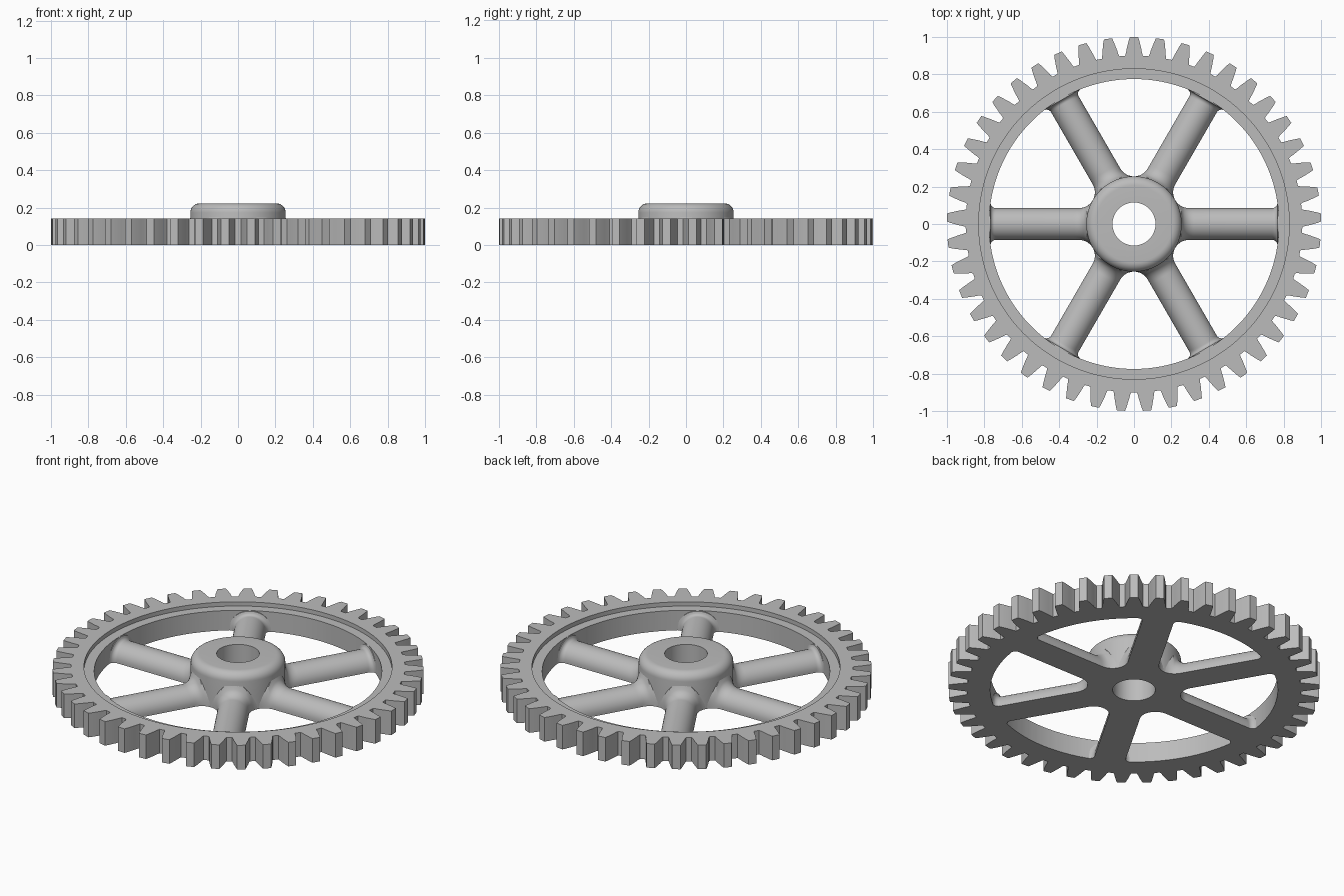
import bpy, bmesh
from math import sin, cos, pi, sqrt, radians

cube = bpy.data.objects.get("Cube")
if cube:
    bpy.data.objects.remove(cube, do_unlink=True)

# One plain grey for the whole casting
grey = bpy.data.materials.new("plain grey")
grey.use_nodes = True
colour = (0.5, 0.5, 0.5, 1)
grey.diffuse_color = colour
next(n for n in grey.node_tree.nodes
     if n.type == 'BSDF_PRINCIPLED').inputs["Base Color"].default_value = colour


def loft(name, loops, wrap=False):
    """Skin closed loops in order; wrap joins last to first, else the ends are capped."""
    bm = bmesh.new()
    rows = [[bm.verts.new(p) for p in loop] for loop in loops]
    n = len(rows[0])
    pairs = list(zip(rows, rows[1:] + rows[:1])) if wrap else list(zip(rows, rows[1:]))
    for a, b in pairs:
        for i in range(n):
            j = (i + 1) % n
            bm.faces.new((a[i], a[j], b[j], b[i]))
    if not wrap:
        bm.faces.new(rows[0])
        bm.faces.new(rows[-1])
    bmesh.ops.recalc_face_normals(bm, faces=bm.faces)
    mesh = bpy.data.meshes.new(name)
    bm.to_mesh(mesh)
    bm.free()
    mesh.materials.append(grey)
    obj = bpy.data.objects.new(name, mesh)
    bpy.context.collection.objects.link(obj)
    bpy.ops.object.select_all(action='DESELECT')
    obj.select_set(True)
    bpy.context.view_layer.objects.active = obj
    bpy.ops.object.shade_smooth_by_angle(angle=radians(30))
    return obj


def ring(polar, z):
    return [(r * cos(a), r * sin(a), z) for a, r in polar]


# Toothed rim with a shallow recessed inner ledge
TEETH, RIM_TOP, LEDGE = 45, 0.143, 0.118
flank = [(0.053, 0.9), (0.047, 0.915), (0.042, 0.936), (0.0355, 0.957), (0.029, 0.98), (0.022, 1.0)]
tooth = [(-a, r) for a, r in flank] + [(a, r) for a, r in reversed(flank)]
outline = [(pi / 2 + k * 2 * pi / TEETH + a, r) for k in range(TEETH) for a, r in tooth]


def rim_circle(radius):
    return [(a, radius) for a, r in outline]


loft("toothed_rim", [ring(outline, 0), ring(outline, RIM_TOP),
                     ring(rim_circle(0.83), RIM_TOP), ring(rim_circle(0.83), LEDGE),
                     ring(rim_circle(0.775), LEDGE), ring(rim_circle(0.775), 0)], wrap=True)

# Hub with a rounded shoulder and an open bore
BORE, HUB, HUB_TOP, ROUND = 0.115, 0.255, 0.223, 0.05
profile = [(BORE, 0), (HUB, 0)]
profile += [(HUB - ROUND + ROUND * cos(t * pi / 16), HUB_TOP - ROUND + ROUND * sin(t * pi / 16))
            for t in range(9)]
profile.append((BORE, HUB_TOP))
turns = [k * 2 * pi / 96 for k in range(96)]
loft("hub", [ring([(a, r) for a in turns], z) for r, z in profile], wrap=True)


# Spokes: flat below, arched above, with fillets into hub and rim
WIDTH, HEIGHT, SIDE = 0.085, 0.095, 0.012


def fillet(distance, radius):
    """Rise of a quarter-round at a distance from the wall it meets."""
    d = min(max(distance, 0), radius)
    return radius - sqrt(max(radius ** 2 - (radius - d) ** 2, 0))


def section(x):
    to_hub, to_rim = x - 0.209, 0.768 - x
    w = WIDTH + min(fillet(to_hub, 0.085), x * 0.577 - WIDTH if x < 0.225 else 1) + fillet(to_rim, 0.03)
    h = HEIGHT + fillet(x - 0.25, 0.07) + fillet(to_rim, 0.022)
    arch = [(x, w * cos(t * pi / 24), SIDE + (h - SIDE) * sin(t * pi / 24)) for t in range(25)]
    return [(x, w, 0)] + arch + [(x, -w, 0)]


stations = [0.18, 0.2] + [0.22 + 0.01 * i for i in range(11)]
stations += [0.5, 0.72] + [0.735 + 0.003 * i for i in range(12)] + [0.785]
for k in range(6):
    spoke = loft(f"spoke_{k + 1}", [section(x) for x in stations])
    spoke.rotation_euler.z = k * pi / 3
